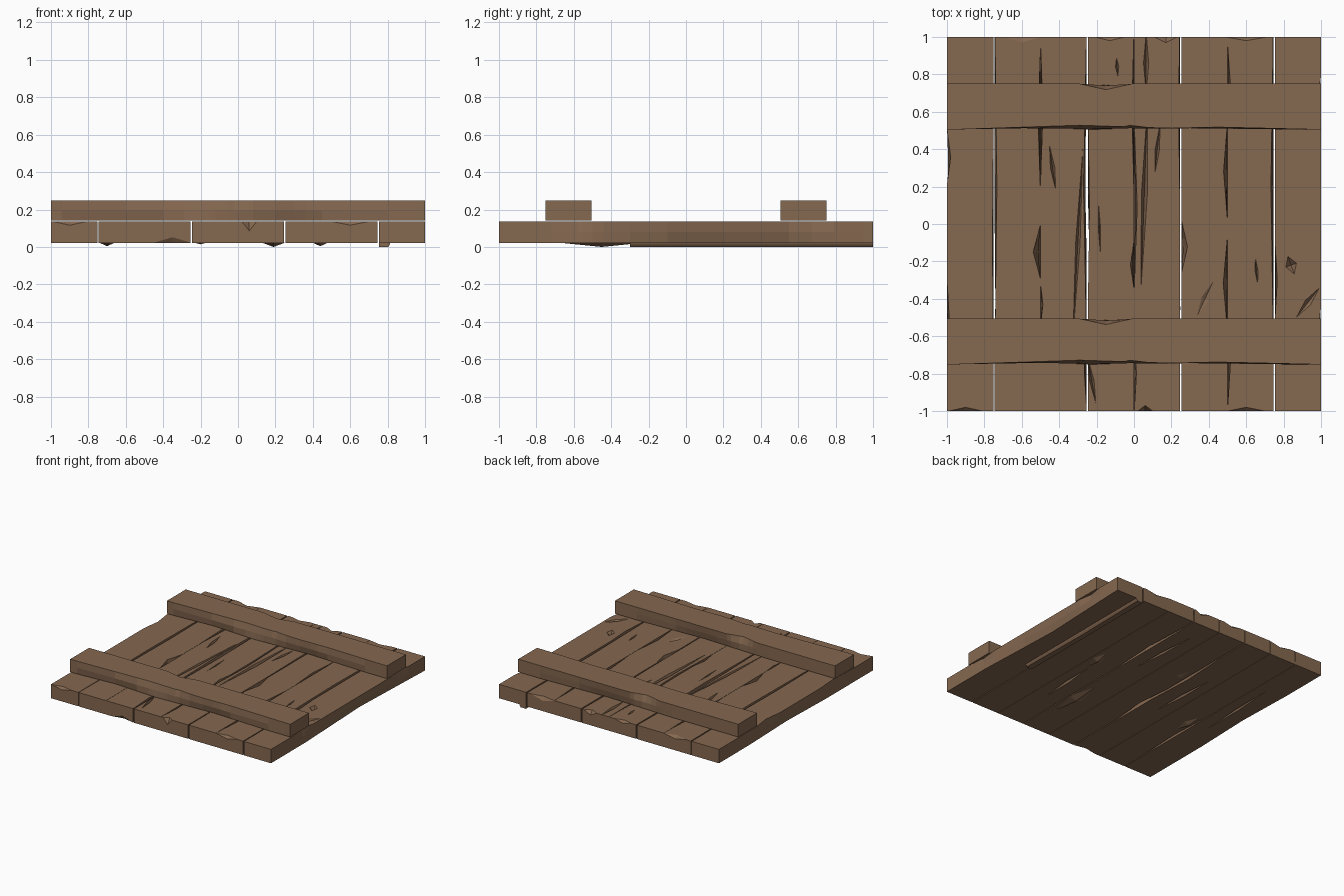
import bpy, bmesh, math
from mathutils import Matrix, Vector

if "Cube" in bpy.data.objects:
    bpy.data.objects.remove(bpy.data.objects["Cube"])

wood = bpy.data.materials.new("brown wood")
wood.diffuse_color = (0.235, 0.138, 0.080, 1)
wood.use_nodes = True
wood.node_tree.nodes["Principled BSDF"].inputs["Base Color"].default_value = wood.diffuse_color


def finish(bm, name):
    bmesh.ops.recalc_face_normals(bm, faces=bm.faces)
    me = bpy.data.meshes.new(name)
    bm.to_mesh(me)
    bm.free()
    me.materials.append(wood)
    ob = bpy.data.objects.new(name, me)
    bpy.context.collection.objects.link(ob)
    return ob


def beam(name, xl, xr, z0, z1, nicks, length=2.0):
    """Hewn beam along y. Nick = (corner, centre y, half length, depth); corner: LT RT LB RB."""
    h = length / 2
    ys = {-h, h}
    for _, y, half, _ in nicks:
        ys |= {round(v, 3) for v in (y - half, y, y + half) if -h < v < h}

    def inset(corner, y):
        return max([d * max(0, 1 - abs(y - c) / half)
                    for k, c, half, d in nicks if k == corner] or [0])

    bm = bmesh.new()
    rings = []
    zm = (z0 + z1) / 2
    for y in sorted(ys):
        lt, rt, lb, rb = (inset(k, y) for k in ("LT", "RT", "LB", "RB"))
        pts = [(xl + lb, z0), (xl + 0.3 * max(lt, lb), zm), (xl + lt, z1),
               (xr - rt, z1), (xr - 0.3 * max(rt, rb), zm), (xr - rb, z0)]
        rings.append([bm.verts.new((x, y, z)) for x, z in pts])
    for a, b in zip(rings, rings[1:]):
        for i in range(6):
            j = (i + 1) % 6
            bm.faces.new((a[i], a[j], b[j], b[i]))
    bm.faces.new(rings[0])
    bm.faces.new(rings[-1][::-1])
    return finish(bm, name)


def shards(name, items):
    """Stretched octahedra: (x, y, z, half x, half y, half z, turn in degrees)."""
    bm = bmesh.new()
    for x, y, z, sx, sy, sz, turn in items:
        m = (Matrix.Translation((x, y, z)) @ Matrix.Rotation(math.radians(turn), 4, 'Z')
             @ Matrix.Diagonal((sx, sy, sz, 1)))
        v = [bm.verts.new(m @ Vector(p)) for p in
             ((1, 0, 0), (0, 1, 0), (-1, 0, 0), (0, -1, 0), (0, 0, 1), (0, 0, -1))]
        for i in range(4):
            bm.faces.new((v[i], v[(i + 1) % 4], v[4]))
            bm.faces.new((v[(i + 1) % 4], v[i], v[5]))
    return finish(bm, name)


Z0, Z1 = 0.022, 0.136
# edge damage of each plank, left to right
damage = [
    [("LT", 0.36, 0.15, 0.02), ("LT", -0.5, 0.2, 0.012), ("RT", -0.1, 0.6, 0.006),
     ("LB", 0.1, 0.5, 0.015)],
    [("LT", 0.2, 1.1, 0.014), ("RT", -0.15, 0.14, 0.038), ("LB", -0.4, 0.4, 0.02),
     ("RT", 0.55, 0.35, 0.012)],
    [("LT", 0.6, 0.35, 0.012), ("LT", -0.43, 0.1, 0.012), ("RT", 0.2, 0.8, 0.016),
     ("RB", 0.3, 0.4, 0.02), ("RT", -0.78, 0.2, 0.012)],
    [("LT", 0.1, 0.5, 0.008), ("RT", -0.22, 0.12, 0.018), ("RT", 0.6, 0.4, 0.01),
     ("LB", -0.2, 0.3, 0.025)],
    [("LT", 0.1, 0.45, 0.016), ("RT", 0.6, 0.5, 0.008), ("LT", -0.8, 0.2, 0.012)],
    [("LT", -0.12, 0.14, 0.032), ("RT", 0.28, 0.25, 0.02), ("RT", -0.32, 0.24, 0.022),
     ("LB", 0.5, 0.4, 0.02)],
    [("LT", 0.75, 0.2, 0.014), ("LT", -0.75, 0.22, 0.014), ("RT", 0.2, 0.9, 0.014)],
    [("RT", 0.67, 0.12, 0.02), ("RT", -0.58, 0.14, 0.016), ("LT", -0.3, 0.2, 0.012),
     ("RB", 0.2, 0.75, 0.03)],
]

# cracks, knots and chipped ends carved out of the planks
carve = shards("carving_cutter", [
    (-0.435, 0.30, Z1, 0.012, 0.12, 0.03, 8), (0.125, 0.40, Z1, 0.012, 0.13, 0.03, -6),
    (0.055, 0.15, Z1, 0.016, 0.48, 0.04, -2), (-0.185, -0.02, Z1, 0.006, 0.13, 0.02, 2),
    (-0.30, -0.1, Z1, 0.012, 0.5, 0.03, -3), (-0.225, -0.84, Z1, 0.012, 0.12, 0.03, 10),
    (-0.09, 0.84, Z1, 0.009, 0.05, 0.02, 4), (0.84, -0.22, Z1, 0.03, 0.05, 0.03, 20),
    (0.065, 0.86, Z1, 0.014, 0.16, 0.03, 0), (0.655, -0.25, Z1, 0.008, 0.07, 0.02, 5),
    (0.38, -0.4, Z1, 0.02, 0.1, 0.012, -25), (0.93, -0.42, Z1, 0.018, 0.1, 0.02, -38),
    (-0.6, 1.0, Z1, 0.10, 0.03, 0.02, 0), (-0.13, 1.0, Z1, 0.08, 0.02, 0.02, 0),
    (0.17, 1.0, Z1, 0.06, 0.03, 0.03, 0), (0.6, 1.0, Z1, 0.11, 0.02, 0.03, 0),
    (-0.9, -1.0, Z1, 0.09, 0.02, 0.02, 0), (0.06, -1.0, Z1, 0.04, 0.03, 0.05, 0),
    (0.6, -1.0, Z1, 0.10, 0.02, 0.02, 0), (-0.35, -1.0, Z0, 0.10, 0.02, 0.03, 0),
    (-0.4, 0.1, Z0, 0.015, 0.3, 0.03, 2), (0.4, -0.3, Z0, 0.015, 0.25, 0.03, -3),
    (0.13, 0.5, Z0, 0.012, 0.3, 0.03, 3), (-0.85, 0.2, Z0, 0.012, 0.35, 0.03, -2),
])
carve.hide_render = True

for i, nicks in enumerate(damage):
    x = -1 + 0.25 * i
    # alternate seams are wide enough to see through
    gl, gr = (0, 0.001) if i == 0 else (0.001, 0.004), 0
    left = 0 if i == 0 else (0.001 if i % 2 == 0 else 0.003)
    if i in (3, 5, 7):
        left = 0.004
    right = 0 if i == 7 else (0.004 if i in (2, 4, 6) else 0.001)
    plank = beam(f"plank_{i + 1}", x + left, x + 0.25 - right, Z0, Z1, nicks)
    mod = plank.modifiers.new("cracks", 'BOOLEAN')
    mod.operation, mod.solver, mod.object = 'DIFFERENCE', 'EXACT', carve
    bpy.context.view_layer.update()
    plank.data = bpy.data.meshes.new_from_object(
        plank.evaluated_get(bpy.context.evaluated_depsgraph_get()))
    plank.modifiers.clear()
bpy.data.objects.remove(carve)

# splinters and knots standing proud of the underside
strip = beam("under_splinter", 0.755, 0.815, 0.0, Z0 + 0.005, [("RB", 0.0, 1.5, 0.02)], 1.3)
strip.location.y = 0.35
shards("under_knots", [
    (-0.70, -0.2, Z0, 0.04, 0.12, 0.018, 5), (0.44, 0.1, Z0, 0.04, 0.12, 0.018, -5),
    (0.19, -0.45, Z0, 0.06, 0.22, 0.022, 0), (-0.2, 0.3, Z0, 0.03, 0.1, 0.008, 0),
])

# two cross battens, beam turned so its right side faces the front
for name, y in (("front_batten", -0.628), ("back_batten", 0.628)):
    b = beam(name, -0.122, 0.122, 0.142, 0.247, [
        ("RT", -0.29, 0.65, 0.022), ("RT", -0.02, 0.1, 0.022), ("RT", 0.45, 0.5, 0.012),
        ("LT", -0.15, 0.14, 0.032), ("RB", -0.6, 0.35, 0.02), ("RB", 0.3, 0.5, 0.02),
        ("LB", 0.2, 0.6, 0.02)])
    b.rotation_euler.z = -math.pi / 2
    b.location.y = y
